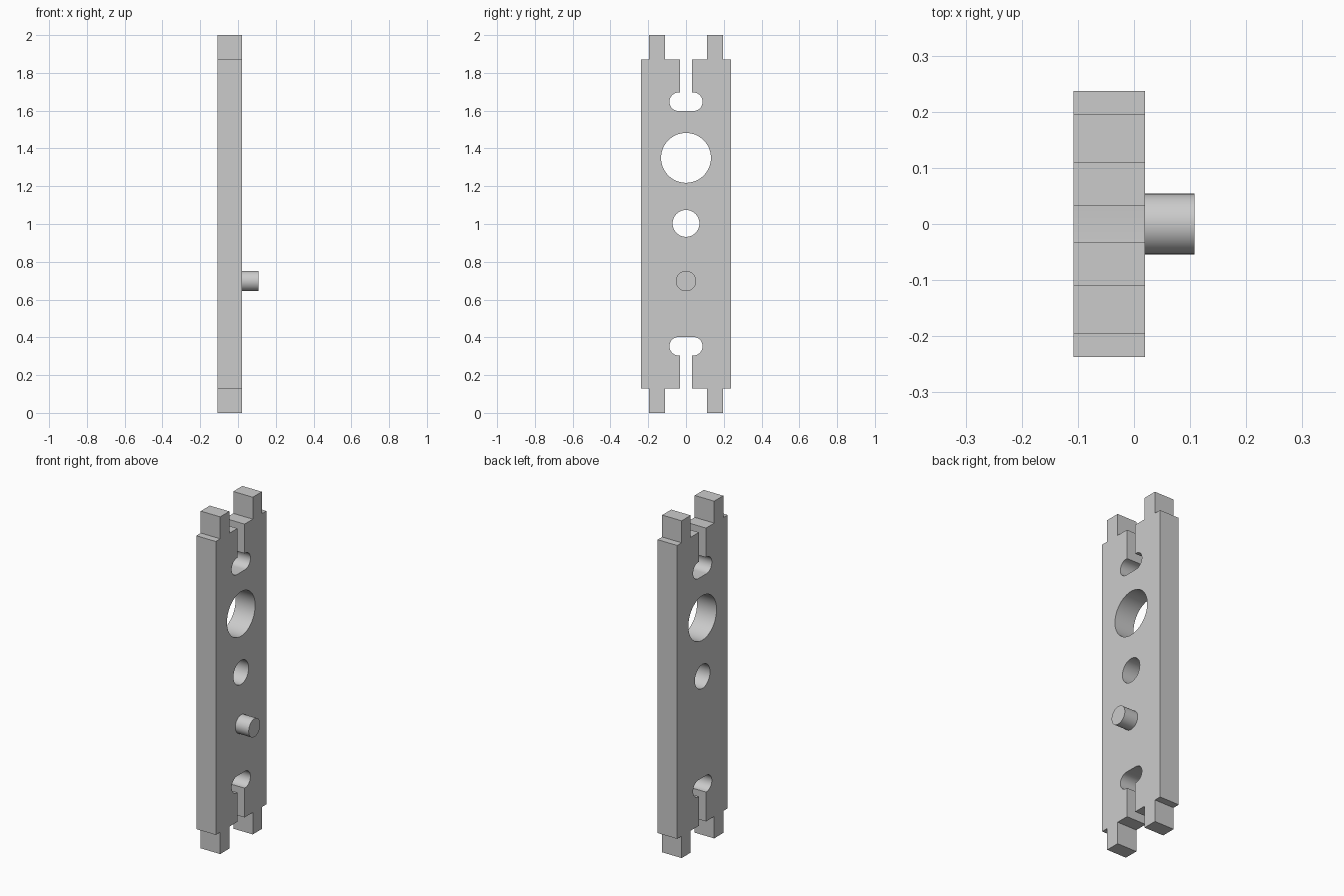
import bpy, bmesh, math
from mathutils import Matrix, Vector

cube = bpy.data.objects.get("Cube")
if cube:
    bpy.data.objects.remove(cube, do_unlink=True)

grey = bpy.data.materials.new("plain_grey")
grey.use_nodes = True
colour = (0.6, 0.6, 0.6, 1)
grey.diffuse_color = colour
grey.node_tree.nodes["Principled BSDF"].inputs["Base Color"].default_value = colour

BACK, FACE, PEG_END = -0.108, 0.02, 0.108
HEIGHT = 2.0


def finish(bm, name):
    bmesh.ops.recalc_face_normals(bm, faces=bm.faces[:])
    mesh = bpy.data.meshes.new(name)
    bm.to_mesh(mesh)
    bm.free()
    mesh.materials.append(grey)
    obj = bpy.data.objects.new(name, mesh)
    bpy.context.collection.objects.link(obj)
    bpy.ops.object.select_all(action='DESELECT')
    obj.select_set(True)
    bpy.context.view_layer.objects.active = obj
    bpy.ops.object.shade_smooth_by_angle(angle=math.radians(30))
    return obj


def arc(cy, cz, r, start, end, steps):
    angles = [math.radians(start + (end - start) * i / steps) for i in range(steps + 1)]
    return [(cy + r * math.cos(a), cz + r * math.sin(a)) for a in angles]


def circle(cz, r, steps=64):
    return arc(0, cz, r, 0, 360, steps)[:-1]


# Upper quarter: keyhole slot, shoulder and end tab
quarter = arc(0.039, 1.647, 0.049, -90, 90, 16) + [
    (0.033, 1.696), (0.033, 1.87), (0.11, 1.87), (0.11, HEIGHT),
    (0.195, HEIGHT), (0.195, 1.87), (0.237, 1.87)]

# Mirror the quarter to the lower end, then to the other side
half = quarter + [(y, HEIGHT - z) for y, z in reversed(quarter)]
outline = half + [(-y, z) for y, z in reversed(half)]

# Plate with two round through holes
bm = bmesh.new()
for loop in (outline, circle(1.35, 0.132), circle(1.003, 0.071)):
    verts = [bm.verts.new((BACK, y, z)) for y, z in loop]
    for i, v in enumerate(verts):
        bm.edges.new((v, verts[(i + 1) % len(verts)]))
bmesh.ops.triangle_fill(bm, edges=bm.edges[:], use_beauty=True, normal=Vector((1, 0, 0)))
extruded = bmesh.ops.extrude_face_region(bm, geom=bm.faces[:], use_keep_orig=True)
moved = [g for g in extruded["geom"] if isinstance(g, bmesh.types.BMVert)]
bmesh.ops.translate(bm, verts=moved, vec=(FACE - BACK, 0, 0))
finish(bm, "slotted_plate")

# Round peg on the plate's left face
bm = bmesh.new()
place = Matrix.Translation(((FACE + PEG_END) / 2, 0, 0.698)) @ Matrix.Rotation(math.pi / 2, 4, 'Y')
bmesh.ops.create_cone(bm, cap_ends=True, segments=48, radius1=0.054, radius2=0.054,
                      depth=PEG_END - FACE, matrix=place)
finish(bm, "round_peg")
